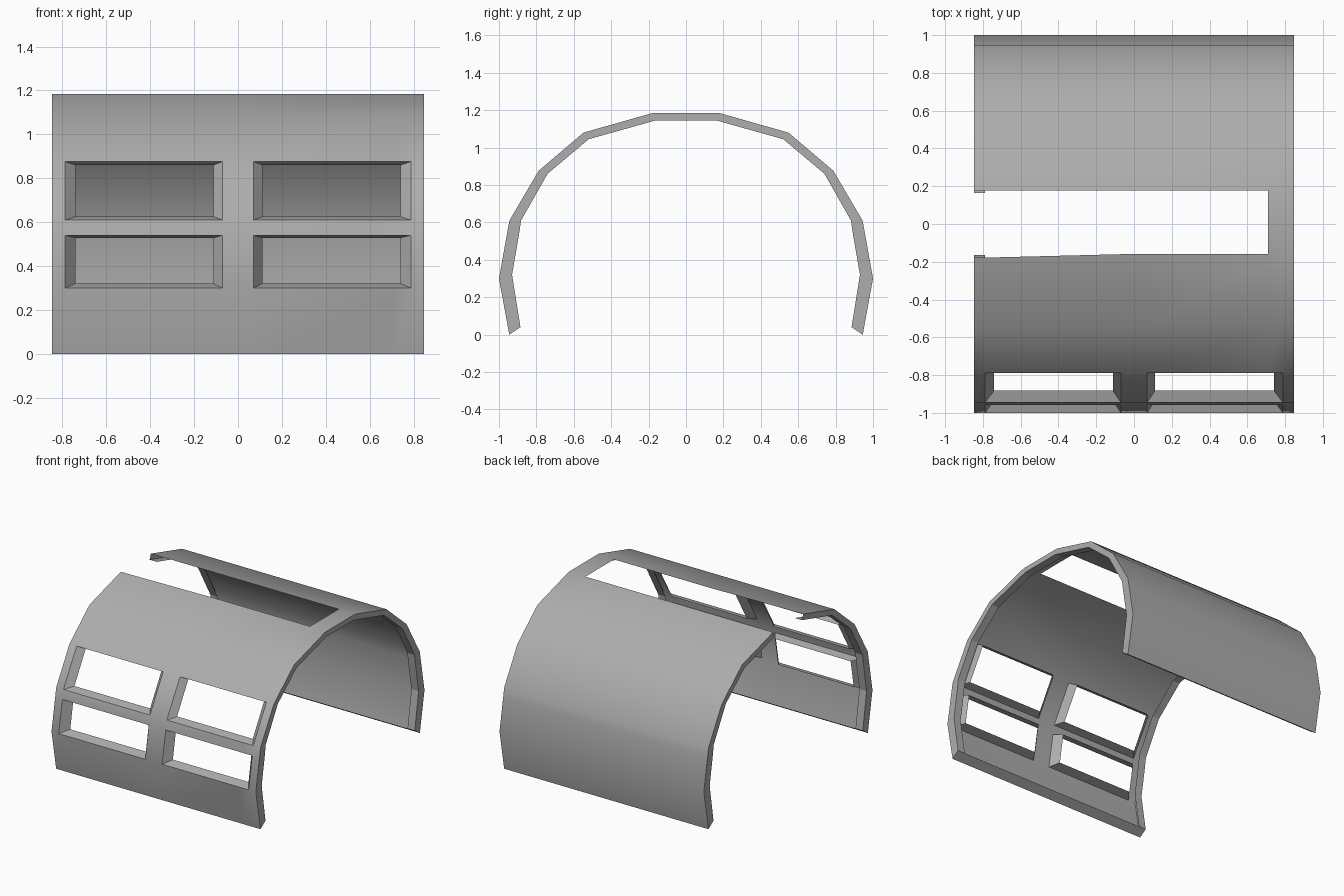
import bpy, bmesh, math

if "Cube" in bpy.data.objects:
    bpy.data.objects.remove(bpy.data.objects["Cube"])

# One flat grey
grey = bpy.data.materials.new("plain_grey")
grey.diffuse_color = (0.42, 0.42, 0.42, 1)
grey.use_nodes = True
grey.node_tree.nodes["Principled BSDF"].inputs["Base Color"].default_value = grey.diffuse_color

# Half profiles from the front foot up to the crown: (y, z)
OUT = [(-0.945, 0.0), (-1.0, 0.3), (-0.957, 0.54), (-0.944, 0.61),
       (-0.788, 0.876), (-0.548, 1.08), (-0.178, 1.185)]
INN = [(-0.885, 0.04), (-0.93, 0.32), (-0.893, 0.535), (-0.882, 0.61),
       (-0.74, 0.86), (-0.52, 1.045), (-0.163, 1.145)]
mirror = lambda p: p + [(-y, z) for y, z in reversed(p)]
outer, inner = mirror(OUT), mirror(INN)
CROWN = 6                     # profile segment that forms the top
END, HEM = 0.848, 0.788       # end of shell, inner edge of the end hem


def make(name, verts, faces, smooth=False):
    me = bpy.data.meshes.new(name)
    me.from_pydata(verts, [], faces)
    me.materials.append(grey)
    bm = bmesh.new()
    bm.from_mesh(me)
    loose = [v for v in bm.verts if not v.link_faces]
    bmesh.ops.delete(bm, geom=loose, context='VERTS')
    bm.to_mesh(me)
    bm.free()
    ob = bpy.data.objects.new(name, me)
    bpy.context.collection.objects.link(ob)
    if smooth:
        bpy.ops.object.select_all(action='DESELECT')
        bpy.context.view_layer.objects.active = ob
        ob.select_set(True)
        bpy.ops.object.shade_smooth_by_angle(angle=math.radians(35))
    return ob


# Outer skin: grid with window panels and the roof slot left out
xs = [-END, -HEM, -0.07, 0.07, 0.71, HEM, END]
n = len(outer)
verts = []
for x in xs:
    for k, (y, z) in enumerate(outer):
        if k == CROWN and -0.1 < x < 0.75:
            y = -0.16         # slightly bowed front edge of the slot
        verts.append((x, y, z))
faces = []
for i in range(len(xs) - 1):
    for k in range(n - 1):
        window = k in (1, 3) and i in (1, 3, 4)
        slot = k == CROWN and i < 4
        if not (window or slot):
            a = i * n + k
            faces.append((a, a + n, a + n + 1, a + 1))
make("shell_skin", verts, faces, True)

# End rims: wall turned inward, then a short hem running back inside
for side, name in ((-1, "left_end_rim"), (1, "right_end_rim")):
    verts = ([(side * END, y, z) for y, z in outer]
             + [(side * END, y, z) for y, z in inner]
             + [(side * HEM, y, z) for y, z in inner])
    faces = []
    for k in range(n - 1):
        if side < 0 and k == CROWN:
            continue
        for r in (0, n):
            f = (k + r, k + 1 + r, k + 1 + r + n, k + r + n)
            faces.append(f if side > 0 else f[::-1])
    make(name, verts, faces)

# Folded bottom edges, front and back
for side, name in ((1, "front_bottom_edge"), (-1, "back_bottom_edge")):
    (yo, zo), (yi, zi) = OUT[0], INN[0]
    v = [(-END, side * yo, zo), (-END, side * yi, zi),
         (END, side * yi, zi), (END, side * yo, zo)]
    make(name, v, [(0, 1, 2, 3) if side > 0 else (3, 2, 1, 0)])

# Tapered window reveals
ROWS = {"lower": (OUT[1], OUT[2], (-0.932, 0.32), (-0.895, 0.528)),
        "upper": (OUT[3], OUT[4], (-0.882, 0.625), (-0.745, 0.86))}
for row, (o0, o1, i0, i1) in ROWS.items():
    for s, side in ((-1, "left"), (1, "right")):
        xa, xb = sorted((s * 0.07, s * HEM))
        ia, ib = sorted((s * 0.112, s * 0.74))
        v = [(xa, *o0), (xb, *o0), (xb, *o1), (xa, *o1),
             (ia, *i0), (ib, *i0), (ib, *i1), (ia, *i1)]
        f = [(j, (j + 1) % 4, (j + 1) % 4 + 4, j + 4) for j in range(4)]
        make(f"{row}_{side}_window_reveal", v, f)
